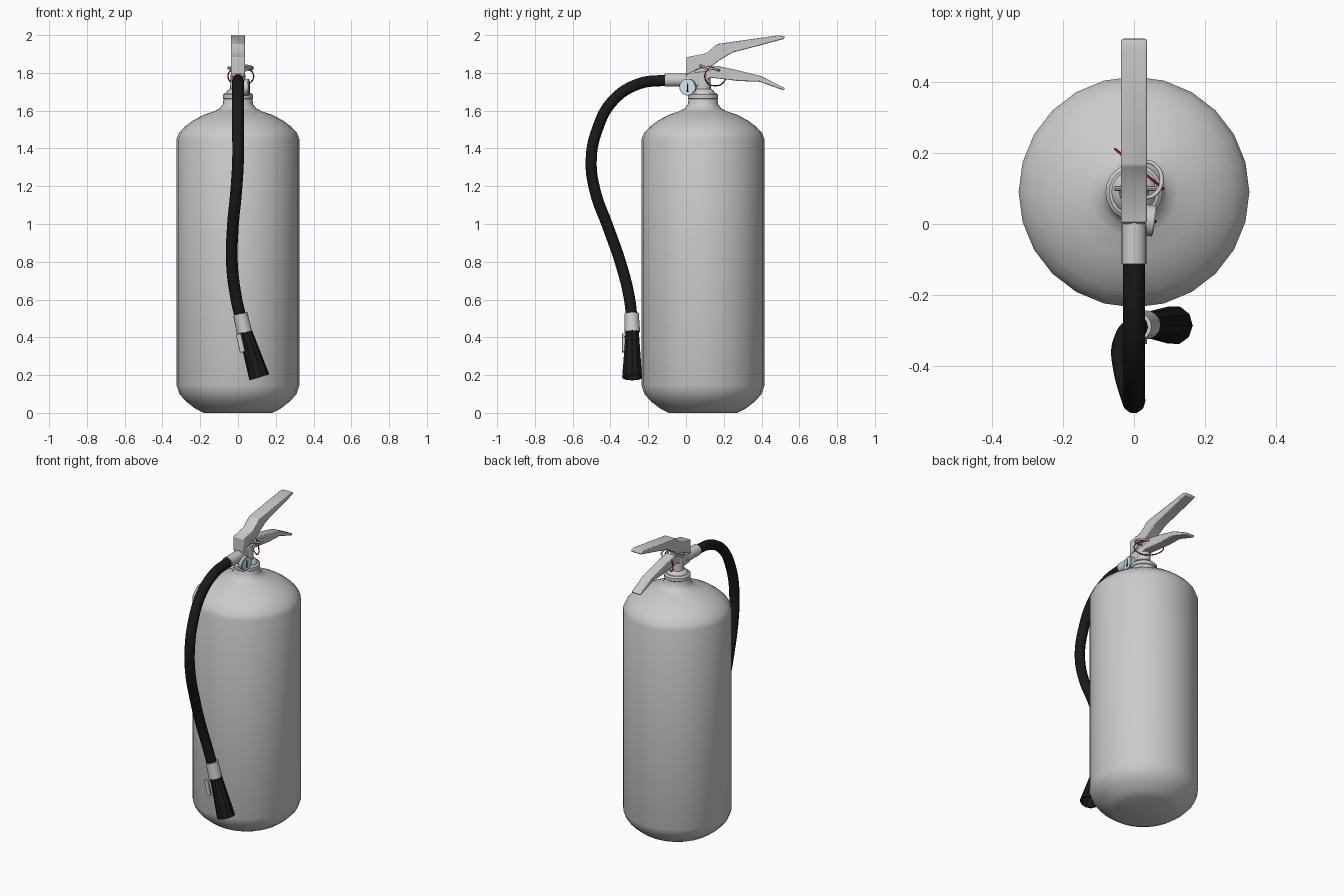
import bpy, bmesh
from math import pi, cos, sin, radians
from mathutils import Vector, Matrix

if "Cube" in bpy.data.objects:
    bpy.data.objects.remove(bpy.data.objects["Cube"])


def material(name, rgb):
    m = bpy.data.materials.new(name)
    m.diffuse_color = (*rgb, 1)
    m.use_nodes = True
    m.node_tree.nodes["Principled BSDF"].inputs["Base Color"].default_value = m.diffuse_color
    return m


BLACK = material("black_rubber", (0.01, 0.01, 0.01))
RED = material("red_plastic", (0.45, 0.01, 0.05))
GLASS = material("gauge_blue", (0.62, 0.82, 0.9))


def finish(name, bm, mat=None, smooth=True):
    bmesh.ops.recalc_face_normals(bm, faces=bm.faces)
    me = bpy.data.meshes.new(name)
    bm.to_mesh(me)
    bm.free()
    ob = bpy.data.objects.new(name, me)
    bpy.context.collection.objects.link(ob)
    if mat:
        me.materials.append(mat)
    if smooth:
        bpy.ops.object.select_all(action='DESELECT')
        ob.select_set(True)
        bpy.context.view_layer.objects.active = ob
        bpy.ops.object.shade_smooth_by_angle(angle=radians(35))
    return ob


def lathe(name, profile, loc, axis=(0, 0, 1), sides=24, mat=None):
    """Revolve (radius, height) points about an axis and cap both ends."""
    bm = bmesh.new()
    rot = Vector((0, 0, 1)).rotation_difference(Vector(axis)).to_matrix().to_4x4()
    M = Matrix.Translation(loc) @ rot
    rings = [[bm.verts.new(M @ Vector((r * cos(2 * pi * i / sides), r * sin(2 * pi * i / sides), h)))
              for i in range(sides)] for r, h in profile]
    for a, b in zip(rings, rings[1:]):
        for i in range(sides):
            j = (i + 1) % sides
            bm.faces.new((a[i], a[j], b[j], b[i]))
    bm.faces.new(rings[0])
    bm.faces.new(rings[-1])
    return finish(name, bm, mat)


def rod(name, a, b, ra, rb=None, sides=16, mat=None):
    d = Vector(b) - Vector(a)
    return lathe(name, [(ra, 0), (ra if rb is None else rb, d.length)], a, d, sides, mat)


def prism(name, outline, half, bevel=0.005):
    """Extrude a (y, z) side outline across x."""
    bm = bmesh.new()
    f = bm.faces.new([bm.verts.new((-half, y, z)) for y, z in outline])
    out = bmesh.ops.extrude_face_region(bm, geom=[f])
    bmesh.ops.translate(bm, vec=(2 * half, 0, 0),
                        verts=[v for v in out['geom'] if isinstance(v, bmesh.types.BMVert)])
    ob = finish(name, bm)
    mod = ob.modifiers.new("soft_edges", 'BEVEL')
    mod.width, mod.segments, mod.limit_method = bevel, 2, 'ANGLE'
    return ob


def tube(name, pts, radius, mat=None, closed=False, res=6, sides=3):
    """Sweep a round section along a smooth path."""
    cu = bpy.data.curves.new(name, 'CURVE')
    cu.dimensions = '3D'
    cu.resolution_u, cu.bevel_resolution = res, sides
    cu.bevel_depth, cu.use_fill_caps = radius, True
    sp = cu.splines.new('BEZIER')
    sp.bezier_points.add(len(pts) - 1)
    for bp, p in zip(sp.bezier_points, pts):
        bp.co = p
        bp.handle_left_type = bp.handle_right_type = 'AUTO'
    sp.use_cyclic_u = closed
    if mat:
        cu.materials.append(mat)
    ob = bpy.data.objects.new(name, cu)
    bpy.context.collection.objects.link(ob)
    bpy.ops.object.select_all(action='DESELECT')
    ob.select_set(True)
    bpy.context.view_layer.objects.active = ob
    bpy.ops.object.convert(target='MESH')
    return bpy.context.object


CY = 0.09  # tank axis

# Tank with rounded base, shoulder and neck
lathe("tank", [(0.18, 0), (0.225, 0.022), (0.275, 0.06), (0.31, 0.10), (0.325, 0.145),
               (0.325, 1.45), (0.312, 1.483), (0.28, 1.517), (0.235, 1.55), (0.18, 1.578),
               (0.125, 1.597), (0.095, 1.613), (0.08, 1.635), (0.075, 1.67)], (0, CY, 0))

# Neck collar and valve stem
lathe("neck_collar", [(0.07, 1.655), (0.08, 1.665), (0.08, 1.685), (0.07, 1.694)], (0, CY, 0))
lathe("valve_stem", [(0.065, 1.69), (0.058, 1.705), (0.042, 1.715), (0.038, 1.80)],
      (0, CY, 0), sides=16)

# Valve block with fixed carrying handle, and squeeze lever above
prism("lower_handle", [(0.0, 1.735), (0.06, 1.73), (0.13, 1.775), (0.28, 1.757), (0.39, 1.753),
                       (0.515, 1.708), (0.525, 1.718), (0.40, 1.782), (0.26, 1.817),
                       (0.16, 1.838), (0.13, 1.81), (0.0, 1.797)], 0.032)
prism("squeeze_lever", [(0.003, 1.79), (0.075, 1.825), (0.135, 1.835), (0.18, 1.868),
                        (0.245, 1.907), (0.52, 1.98), (0.522, 1.993), (0.49, 1.999),
                        (0.165, 1.953), (0.105, 1.903), (0.003, 1.883)], 0.037)
prism("lever_pivot_plate", [(0.06, 1.76), (0.13, 1.77), (0.13, 1.84), (0.04, 1.82)], 0.024, 0.003)

# Hose outlet
rod("hose_outlet", (0, 0.03, 1.762), (0, -0.112, 1.762), 0.035, sides=20)

# Hose
tube("hose", [(0, -0.10, 1.762), (0, -0.25, 1.742), (0, -0.385, 1.655), (0, -0.47, 1.50),
              (0, -0.502, 1.335), (-0.01, -0.48, 1.17), (-0.027, -0.415, 0.99),
              (-0.032, -0.345, 0.79), (-0.01, -0.30, 0.61), (0.017, -0.286, 0.49)],
     0.031, BLACK, res=8)

# Nozzle: coupling, flared horn with hollow mouth, and clip
rod("nozzle_coupling", (0.012, -0.288, 0.525), (0.034, -0.284, 0.428), 0.038, 0.041)
horn_top, horn_end = Vector((0.034, -0.284, 0.445)), Vector((0.113, -0.285, 0.188))
L = (horn_end - horn_top).length
lathe("nozzle_horn", [(0.035, 0), (0.055, L), (0.046, L), (0.033, L - 0.12)],
      horn_top, horn_end - horn_top, 10, BLACK)
clip = prism("nozzle_clip", [(-0.338, -0.05), (-0.325, -0.05), (-0.325, 0.035), (-0.30, 0.035),
                             (-0.30, 0.05), (-0.338, 0.05)], 0.014, 0.003)
clip.location = (0.013, 0, 0.37)
clip.rotation_euler = (0, radians(-13), 0)

# Pressure gauge with face and needle
g, n = Vector((0.03, 0.012, 1.725)), Vector((1, -0.15, 0)).normalized()
rod("gauge_body", g, g + n * 0.027, 0.044, sides=20)
rod("gauge_face", g + n * 0.026, g + n * 0.029, 0.038, sides=20, mat=GLASS)
q = g + n * 0.0295
rod("gauge_needle", q - Vector((0, 0, 0.025)), q + Vector((0, 0, 0.026)), 0.005, 0.001, 6, BLACK)

# Safety pin with pull ring
rod("safety_pin", (-0.055, 0.10, 1.826), (0.065, 0.10, 1.826), 0.008, sides=10)
tube("pull_ring", [(0.035 + 0.043 * cos(a), 0.125 + 0.05 * sin(a), 1.826 - 0.012 * sin(a))
                   for a in (i * pi / 4 for i in range(8))], 0.006, closed=True, res=4, sides=2)

# Red tamper seal looped diagonally round the handle
tube("tamper_seal", [(0.015 + 0.068 * cos(a), 0.155 - 0.056 * cos(a), 1.782 + 0.05 * sin(a))
                     for a in (i * pi / 4 for i in range(8))], 0.0035, RED, True, 4, 1)
